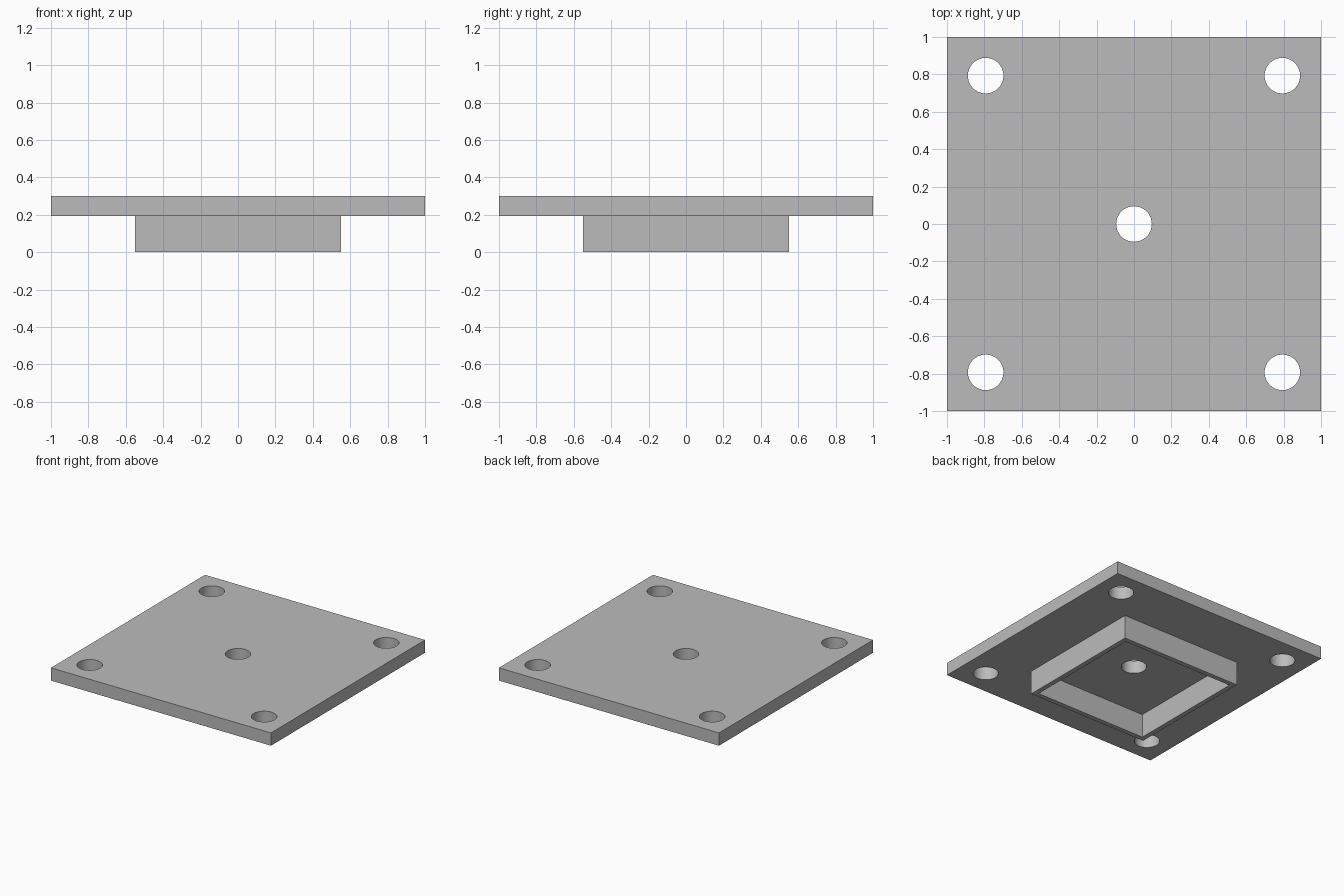
import bpy

if "Cube" in bpy.data.objects:
    bpy.data.objects.remove(bpy.data.objects["Cube"], do_unlink=True)

# Overall sizes
PLATE_BOTTOM, PLATE_TOP = 0.195, 0.30
COLLAR_OUTER, COLLAR_INNER = 0.55, 0.51
HOLE_RADIUS, HOLE_OFFSET = 0.095, 0.793

grey = bpy.data.materials.new("plain grey")
grey.use_nodes = True
colour = (0.5, 0.5, 0.5, 1)
grey.diffuse_color = colour
grey.node_tree.nodes["Principled BSDF"].inputs["Base Color"].default_value = colour


def block(name, half, z0, z1):
    """Square block of given half width between two heights."""
    bpy.ops.mesh.primitive_cube_add(size=1, location=(0, 0, (z0 + z1) / 2))
    obj = bpy.context.object
    obj.name = name
    obj.scale = (2 * half, 2 * half, z1 - z0)
    bpy.ops.object.transform_apply(location=True, rotation=False, scale=True)
    obj.data.materials.append(grey)
    return obj


def cut(obj, cutter):
    """Subtract the cutter from the object, then discard it."""
    cutter.hide_render = True
    mod = obj.modifiers.new("cut", "BOOLEAN")
    mod.operation = "DIFFERENCE"
    mod.solver = "EXACT"
    mod.object = cutter
    bpy.context.view_layer.objects.active = obj
    bpy.ops.object.modifier_apply(modifier=mod.name)
    bpy.data.objects.remove(cutter, do_unlink=True)


# Flat plate with a centre hole and four corner holes
plate = block("top_plate", 1, PLATE_BOTTOM, PLATE_TOP)
d = HOLE_OFFSET
for x, y in [(0, 0), (d, d), (-d, d), (d, -d), (-d, -d)]:
    bpy.ops.mesh.primitive_cylinder_add(
        vertices=64, radius=HOLE_RADIUS, depth=1, location=(x, y, PLATE_TOP))
    drill = bpy.context.object
    drill.data.materials.append(grey)
    cut(plate, drill)

# Thin-walled square collar under the plate
collar = block("square_collar", COLLAR_OUTER, 0, PLATE_BOTTOM)
cut(collar, block("collar_cutter", COLLAR_INNER, -1, 1))

# Smooth hole walls, crisp edges
bpy.ops.object.select_all(action="DESELECT")
plate.select_set(True)
bpy.context.view_layer.objects.active = plate
bpy.ops.object.shade_smooth_by_angle()
